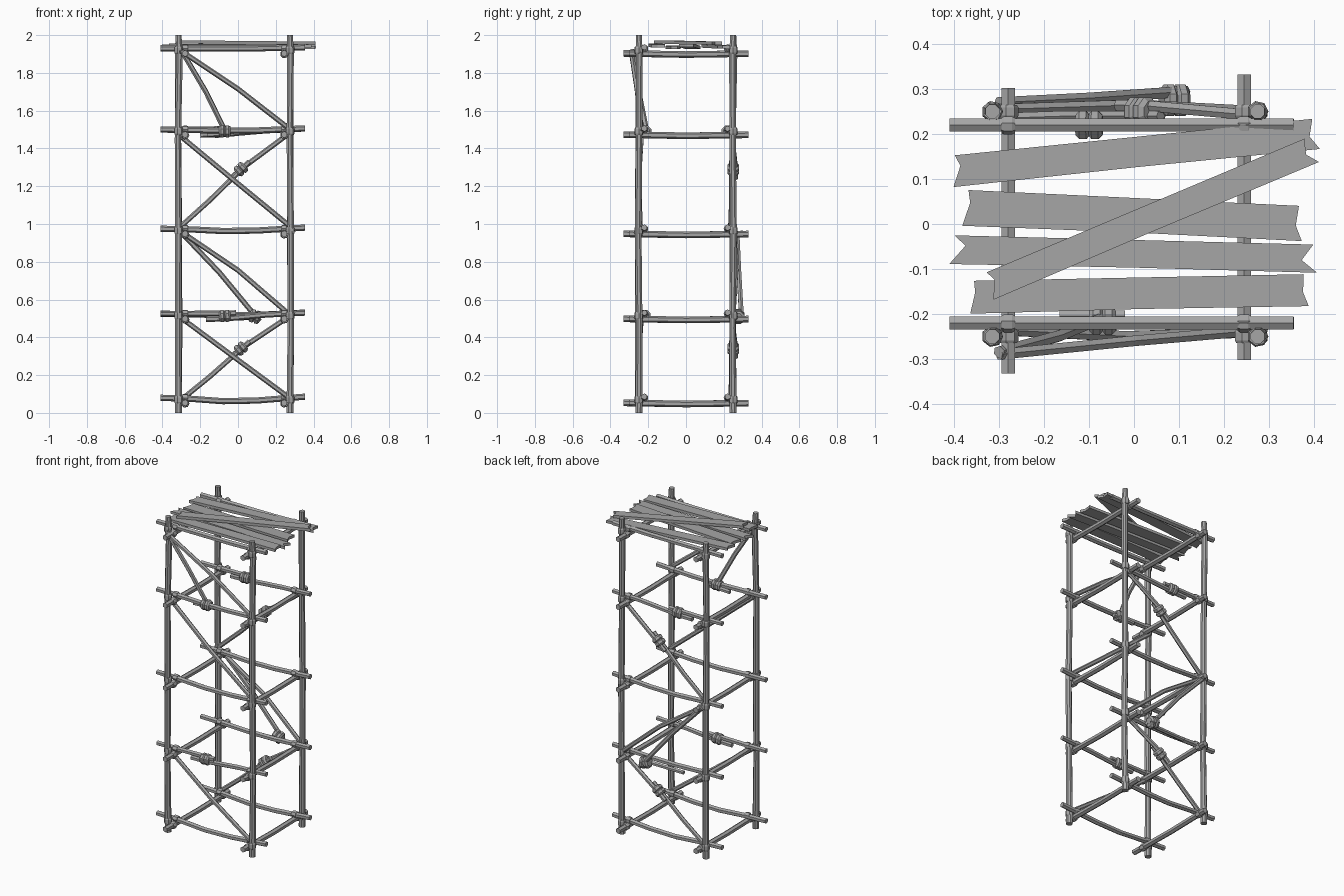
import bpy, bmesh, math, random
from mathutils import Vector

random.seed(4)
if "Cube" in bpy.data.objects:
    bpy.data.objects.remove(bpy.data.objects["Cube"])

grey = bpy.data.materials.new("weathered_grey")
grey.use_nodes = True
grey.diffuse_color = (0.38, 0.38, 0.38, 1)
grey.node_tree.nodes["Principled BSDF"].inputs["Base Color"].default_value = grey.diffuse_color


def finish(name, bm):
    bmesh.ops.recalc_face_normals(bm, faces=bm.faces)
    mesh = bpy.data.meshes.new(name)
    bm.to_mesh(mesh)
    bm.free()
    mesh.materials.append(grey)
    obj = bpy.data.objects.new(name, mesh)
    bpy.context.collection.objects.link(obj)
    return obj


def pole(name, points, radii, sides=6):
    """Loft a faceted pole through points; radii is one number or one per point."""
    pts = [Vector(p) for p in points]
    if not isinstance(radii, (list, tuple)):
        radii = [radii] * len(pts)
    turn = (pts[-1] - pts[0]).to_track_quat('Z', 'Y')
    bm = bmesh.new()
    rings = []
    for p, r in zip(pts, radii):
        ring = []
        for i in range(sides):
            a = math.tau * (i + 0.5) / sides
            ring.append(bm.verts.new(p + turn @ Vector((r * math.cos(a), r * math.sin(a), 0))))
        rings.append(ring)
    for low, high in zip(rings, rings[1:]):
        for i in range(sides):
            j = (i + 1) % sides
            bm.faces.new((low[i], low[j], high[j], high[i]))
    bm.faces.new(rings[0])
    bm.faces.new(rings[-1])
    return finish(name, bm)


def lashing(name, centre, axis, size=0.034, length=0.06):
    """Two fat rope bands round a joint."""
    c, d = Vector(centre), Vector(axis).normalized()
    steps = (-0.5, -0.35, -0.1, 0, 0.1, 0.35, 0.5)
    swell = (0.7, 1, 1, 0.75, 1, 1, 0.7)
    pole(name, [c + d * length * s for s in steps], [size * k for k in swell], 8)


def wrap(name, centre, axis, size, length):
    c, d = Vector(centre), Vector(axis).normalized() * length / 2
    pole(name, [c - d, c - d * 0.6, c + d * 0.6, c + d], [size * 0.85, size, size, size * 0.85], 7)


RIGHT, LEFT, FRONT, BACK = -0.315, 0.275, -0.25, 0.25
LEVELS = (0.08, 0.525, 0.975, 1.5, 1.93)

# Upright posts, slightly crooked, with rope wraps at every level
for side, x in (("right", RIGHT), ("left", LEFT)):
    for end, y in (("front", FRONT), ("back", BACK)):
        pts = [(x, y, 0)]
        for z in (0.45, 0.95, 1.45, 1.9):
            pts.append((x + random.uniform(-.004, .006), y + random.uniform(-.005, .005), z))
        pts.append((x, y, 2.0))
        pole(f"{end}_{side}_post", pts, [0.02, 0.018, 0.019, 0.018, 0.019, 0.017], 8)
        for n, z in enumerate(LEVELS):
            wrap(f"{end}_{side}_post_wrap_{n}", (x, y, z - 0.01), (0, 0, 1), 0.024, 0.04)
            rail_x = x + (0.035 if x < 0 else -0.03)
            rail_y = y + (0.03 if y < 0 else -0.03)
            wrap(f"{end}_{side}_rail_wrap_{n}", (rail_x, rail_y, z), (1, 0, 0), 0.021, 0.03)
            wrap(f"{end}_{side}_tie_wrap_{n}", (rail_x, y, z - 0.03), (0, 1, 0), 0.023, 0.03)

# Long rails across front and back; two of them are spliced from two pieces
for end, y in (("front", -0.22), ("back", 0.22)):
    for n, (z, sag) in enumerate(zip(LEVELS, (0.018, 0.008, 0.012, 0.006, 0.0))):
        if (end, n) in (("front", 1), ("back", 3)):
            jx = -0.07 if end == "front" else -0.1
            pole(f"{end}_rail_{n}_a", [(-0.41, y, z), (-0.25, y, z), (jx + 0.06, y, z + 0.003)], 0.0155)
            pole(f"{end}_rail_{n}_b", [(jx - 0.1, y, z - 0.028), (jx, y, z - 0.026),
                                       (0.15, y, z - 0.005), (0.355, y, z + 0.005)], 0.0155)
            lashing(f"{end}_rail_{n}_lashing", (jx, y, z - 0.012), (1, 0, 0.05))
        else:
            pole(f"{end}_rail_{n}", [(-0.41, y, z), (-0.25, y, z - sag * 0.3), (-0.08, y, z - sag),
                                     (0.1, y, z - sag * 0.8), (0.355, y, z + 0.006)], 0.0165)

# Short cross rails on both ends, lying under the long rails
for side, x, shift in (("right", -0.28, -0.015), ("left", 0.245, 0.015)):
    for n, z in enumerate(LEVELS):
        pole(f"{side}_cross_rail_{n}", [(x, shift - 0.317, z - 0.027), (x, 0, z - 0.033),
                                        (x, shift + 0.317, z - 0.028)], 0.0175)

# Plain front braces
for n, (top, low) in enumerate(((0.5, 0.08), (1.46, 0.99))):
    mid = (top + low) / 2
    pole(f"front_brace_{n}", [(-0.31, -0.235, top + 0.01), (-0.02, -0.25, mid + 0.005),
                              (0.285, -0.24, low - 0.01)], 0.0135)

# Upper front brace and the short brace lashed to its rail
pole("front_top_brace", [(-0.3, -0.29, 1.915), (0, -0.26, 1.715), (0.29, -0.235, 1.49)], 0.0135)
pole("front_short_brace", [(-0.3, -0.285, 1.92), (-0.17, -0.25, 1.7), (-0.06, -0.205, 1.475)], 0.014)
pole("front_short_splint", [(-0.165, -0.205, 1.473), (-0.02, -0.205, 1.478)], 0.014)
lashing("front_short_brace_lashing", (-0.07, -0.215, 1.49), (1, 0, 0))

# Back braces spliced from two poles
for n, low in enumerate((0.07, 0.99)):
    rise = 0.45 if n == 0 else 0.5
    jz = low + rise * 0.6
    slope = Vector((0.55, 0, rise)).normalized()
    joint = Vector((0.015, 0.25, jz))
    pole(f"back_brace_{n}_a", [(-0.3, 0.235, low), (-0.15, 0.24, low + rise * 0.27),
                               joint + slope * 0.06 + Vector((0, -0.01, 0))], 0.0135)
    pole(f"back_brace_{n}_b", [joint - slope * 0.07 + Vector((0, 0.014, 0)),
                               joint + Vector((0, 0.014, 0)), (0.285, 0.24, low + rise)], 0.0135)
    lashing(f"back_brace_{n}_lashing", joint, slope)

# Middle back brace and the short brace lashed to its rail
pole("back_middle_brace", [(-0.31, 0.255, 0.965), (0, 0.265, 0.755), (0.285, 0.25, 0.51)], 0.0135)
pole("back_short_brace", [(-0.3, 0.27, 0.955), (-0.1, 0.28, 0.745), (0.115, 0.295, 0.485)], 0.014)
pole("back_short_splint", [(-0.16, 0.25, 0.5), (0.12, 0.255, 0.505)], 0.013)
lashing("back_short_brace_lashing", (0.09, 0.275, 0.51), (1, 0, -0.3), 0.038)


def plank(name, start, end, width, notch, thick=0.017):
    """Rough board with a split notch in each end."""
    a, b = Vector(start), Vector(end)
    along = (b - a).normalized()
    across = Vector((-along.y, along.x, 0)).normalized() * width / 2
    mid = (a + b) / 2
    outline = [a - across, mid - across * 0.92, b - across * 0.95, b - along * notch - across * 0.1,
               b - along * 0.01 + across, mid + across, a + along * 0.01 + across,
               a + along * notch + across * 0.3]
    bm = bmesh.new()
    low = [bm.verts.new(p - Vector((0, 0, thick / 2))) for p in outline]
    high = [bm.verts.new(p + Vector((0, 0, thick / 2))) for p in outline]
    for i in range(len(outline)):
        j = (i + 1) % len(outline)
        bm.faces.new((low[i], low[j], high[j], high[i]))
    # Strips between the two long edges
    for ring in (low, high):
        for quad in ((0, 1, 5, 7), (1, 2, 3, 5), (3, 4, 5), (5, 6, 7)):
            bm.faces.new([ring[k] for k in quad])
    finish(name, bm)


# Loose platform boards, the last thrown diagonally over the others
plank("platform_plank_1", (-0.405, 0.117, 1.942), (0.41, 0.2, 1.937), 0.07, 0.02)
plank("platform_plank_2", (-0.38, 0.036, 1.935), (0.375, 0.0, 1.945), 0.08, 0.015)
plank("platform_plank_3", (-0.41, -0.057, 1.937), (0.408, -0.078, 1.935), 0.064, 0.035)
plank("platform_plank_4", (-0.365, -0.163, 1.946), (0.388, -0.148, 1.943), 0.073, 0.012)
plank("platform_plank_5", (-0.325, -0.14, 1.964), (0.4, 0.165, 1.957), 0.062, 0.02)
